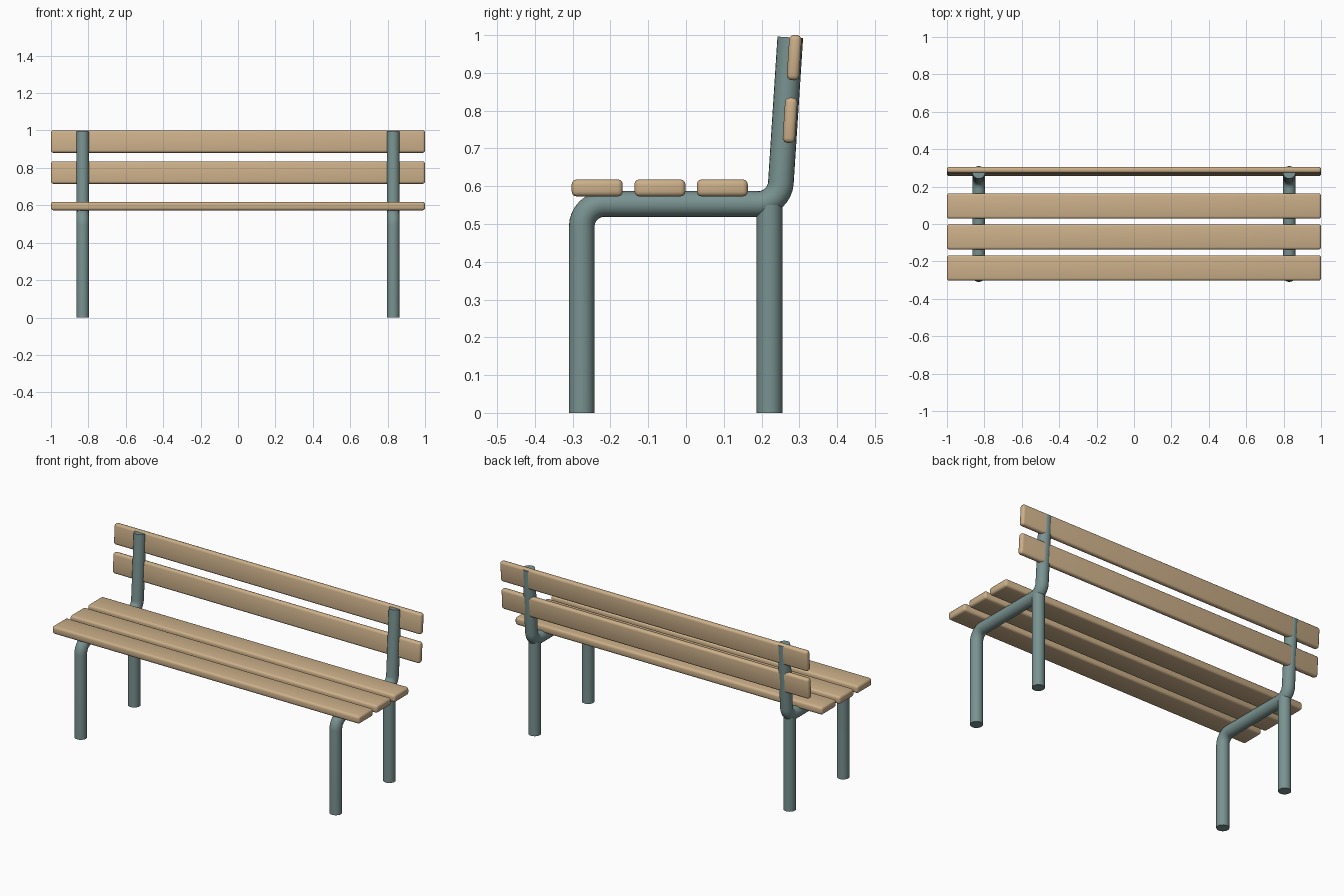
import bpy, bmesh, math
from mathutils import Vector, Matrix

if "Cube" in bpy.data.objects:
    bpy.data.objects.remove(bpy.data.objects["Cube"])

RADIUS = 0.034          # tube radius
LEG_X = 0.83            # frame position either side
LEAN = math.radians(3.7)


def material(name, rgb):
    m = bpy.data.materials.new(name)
    m.diffuse_color = (*rgb, 1)
    m.use_nodes = True
    m.node_tree.nodes["Principled BSDF"].inputs["Base Color"].default_value = m.diffuse_color
    return m


wood = material("wood", (0.60, 0.43, 0.25))
metal = material("painted_metal", (0.19, 0.29, 0.28))


def rounded_path(points, bend, steps=8):
    """Replace inner corners of a (y, z) path with circular arcs."""
    pts = [Vector(p) for p in points]
    out = [pts[0]]
    for a, b, c in zip(pts, pts[1:], pts[2:]):
        u, v = (a - b).normalized(), (c - b).normalized()
        half = u.angle(v) / 2
        centre = b + (u + v).normalized() * (bend / math.sin(half))
        start = b + u * (bend / math.tan(half)) - centre
        end = b + v * (bend / math.tan(half)) - centre
        sweep = start.angle(end)
        for i in range(steps + 1):
            t = i / steps
            out.append(centre + (start * math.sin((1 - t) * sweep)
                                 + end * math.sin(t * sweep)) / math.sin(sweep))
    out.append(pts[-1])
    return out


def finish(ob, mat):
    ob.data.materials.append(mat)
    bpy.ops.object.select_all(action='DESELECT')
    ob.select_set(True)
    bpy.context.view_layer.objects.active = ob
    if ob.type == 'CURVE':
        bpy.ops.object.convert(target='MESH')
    bpy.ops.object.shade_smooth_by_angle(angle=math.radians(40))


def tube(name, x, path):
    cu = bpy.data.curves.new(name, 'CURVE')
    cu.dimensions = '3D'
    cu.bevel_depth = RADIUS
    cu.bevel_resolution = 8
    cu.use_fill_caps = True
    sp = cu.splines.new('POLY')
    sp.points.add(len(path) - 1)
    for p, (y, z) in zip(sp.points, path):
        p.co = (x, y, z, 1)
    ob = bpy.data.objects.new(name, cu)
    bpy.context.collection.objects.link(ob)
    finish(ob, metal)


def slat(name, y, z, depth, height, tilt=0.0):
    bm = bmesh.new()
    bmesh.ops.create_cube(bm, size=1, matrix=Matrix.Diagonal((2, depth, height, 1)))
    bmesh.ops.bevel(bm, geom=bm.edges[:], offset=0.013, segments=3,
                    profile=0.5, affect='EDGES')
    me = bpy.data.meshes.new(name)
    bm.to_mesh(me)
    bm.free()
    ob = bpy.data.objects.new(name, me)
    ob.location = (0, y, z)
    ob.rotation_euler.x = -tilt
    bpy.context.collection.objects.link(ob)
    finish(ob, wood)


# Bent frame (front leg, seat rail, back post) and rear leg on each side
frame = rounded_path([(-0.276, 0), (-0.276, 0.553), (0.2475, 0.553), (0.276, 0.994)], 0.06)
for side, x in (("left", -LEG_X), ("right", LEG_X)):
    tube(f"{side}_frame", x, frame)
    tube(f"{side}_rear_leg", x, [(0.221, 0), (0.221, 0.55)])

# Seat slats
for i, y in enumerate((-0.235, -0.069, 0.096)):
    slat(f"seat_slat_{i + 1}", y, 0.5955, 0.135, 0.045)

# Leaning back slats
for i, (y, z) in enumerate(((0.2755, 0.7745), (0.2865, 0.9405))):
    slat(f"back_slat_{i + 1}", y, z, 0.033, 0.12, LEAN)
